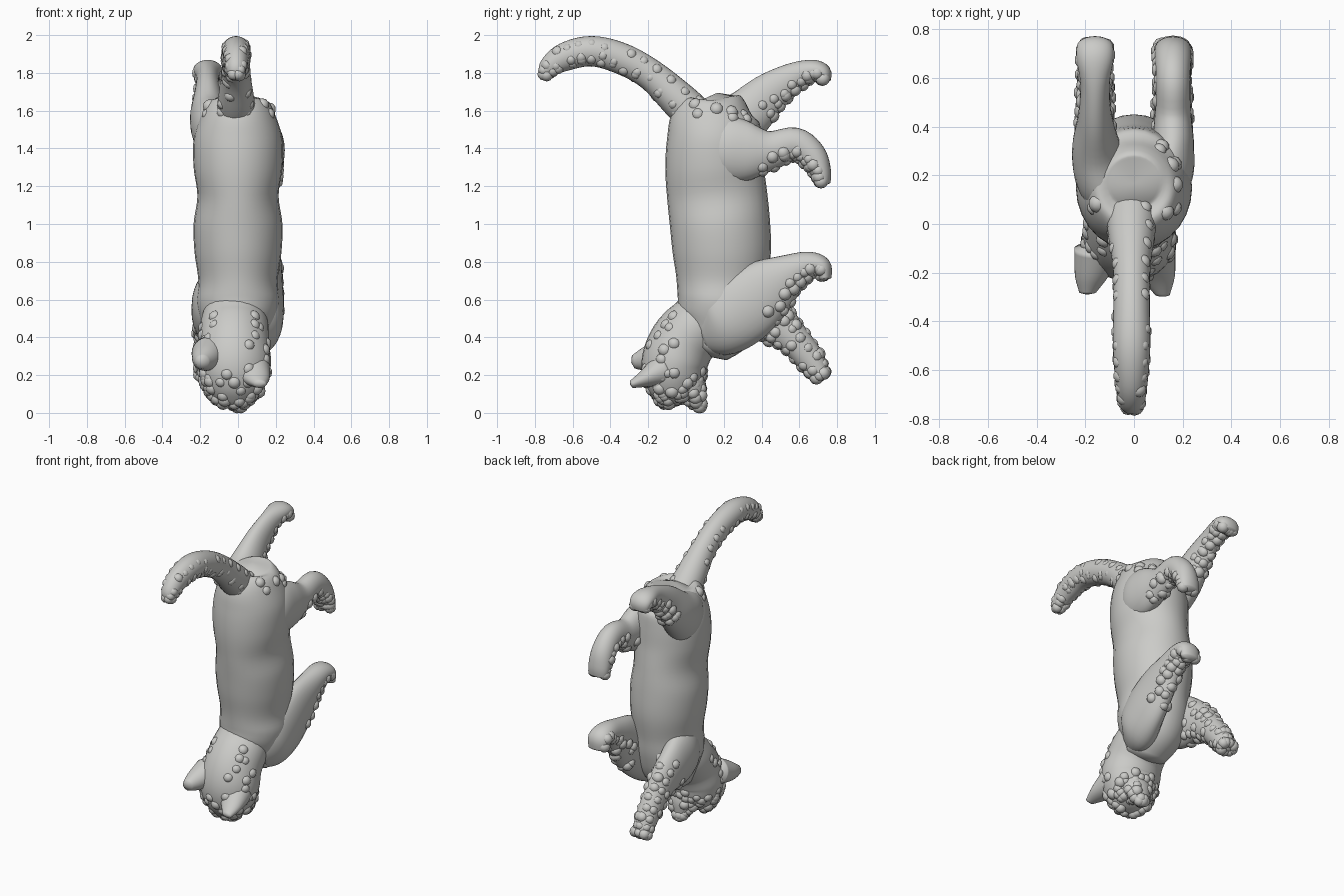
import bpy, bmesh, math, random
from mathutils import Vector, Matrix

random.seed(4)
cube = bpy.data.objects.get("Cube")
if cube:
    bpy.data.objects.remove(cube, do_unlink=True)

fur = bpy.data.materials.new("pale_grey")
fur.use_nodes = True
fur.diffuse_color = (0.6, 0.6, 0.58, 1)
fur.node_tree.nodes["Principled BSDF"].inputs["Base Color"].default_value = fur.diffuse_color
SIDES, STEPS = 28, 5


def finish(name, bm):
    bmesh.ops.recalc_face_normals(bm, faces=bm.faces)
    for f in bm.faces:
        f.smooth = True
    mesh = bpy.data.meshes.new(name)
    bm.to_mesh(mesh)
    bm.free()
    mesh.materials.append(fur)
    obj = bpy.data.objects.new(name, mesh)
    bpy.context.collection.objects.link(obj)


def smooth_path(stations, side_offset):
    """Spline through stations of (y, z, half width, half depth) in hundredths."""
    points = [[side_offset(s[0] / 100)] + [v / 100 for v in s] for s in stations]
    padded = [points[0], *points, points[-1]]
    path = []
    for a, b, c, d in zip(padded, padded[1:], padded[2:], padded[3:]):
        for i in range(STEPS):
            t = i / STEPS
            path.append([k + (m - j) * t / 2 + (j - 2.5*k + 2*m - n/2) * t*t
                         + (3*k - j - 3*m + n) * t**3 / 2
                         for j, k, m, n in zip(a, b, c, d)])
    return path + [points[-1]]


def loft(name, stations, side_offset=lambda y: 0):
    """Skin elliptical rings along a path; return the rings of coordinates."""
    path = smooth_path(stations, side_offset)
    bm = bmesh.new()
    rings = []
    for i, (x, y, z, width, depth) in enumerate(path):
        before, after = path[max(i - 1, 0)], path[min(i + 1, len(path) - 1)]
        across = Vector((0, before[2] - after[2], after[1] - before[1])).normalized()
        ring = []
        for k in range(SIDES):
            a = math.tau * k / SIDES
            side = Vector((x + width * math.cos(a), y, z))
            ring.append(bm.verts.new(side + across * depth * math.sin(a)))
        rings.append(ring)
    for r, s in zip(rings, rings[1:]):
        for k in range(SIDES):
            n = (k + 1) % SIDES
            bm.faces.new((r[k], r[n], s[n], s[k]))
    # Rounded caps
    for ring, inner in ((rings[0], rings[1]), (rings[-1], rings[-2])):
        mid, previous = centre(v.co for v in ring), centre(v.co for v in inner)
        size = min((v.co - mid).length for v in ring)
        tip = bm.verts.new(mid + (mid - previous).normalized() * size * 0.3)
        for k in range(SIDES):
            bm.faces.new((ring[k], ring[(k + 1) % SIDES], tip))
    coords = [[v.co.copy() for v in ring] for ring in rings]
    finish(name, bm)
    return coords


def centre(coords):
    return sum(coords, Vector((0, 0, 0))) / SIDES


def tufts(name, spots, radius=0.036):
    """Small round lumps half sunk into the surface."""
    bm = bmesh.new()
    for spot in spots:
        size = radius * random.uniform(0.85, 1.1)
        bmesh.ops.create_icosphere(bm, subdivisions=2, radius=size, matrix=Matrix.Translation(spot))
    finish(name, bm)


def edge_spots(rings, angles, start, chance=0.8, sink=0.022):
    """Choose points just under the surface, in rows along a limb."""
    spots = []
    for ring in rings[start:-1:2]:
        mid = centre(ring)
        for angle in angles:
            if random.random() < chance:
                p = ring[round(angle + random.uniform(-12, 12)) * SIDES // 360 % SIDES]
                spots.append(p + (mid - p).normalized() * sink)
    return spots


# Torso, hanging head down with the back towards the front
torso = loft("torso", [
    (17, 166.5, 10, 10), (17, 164.5, 16, 16), (15.5, 157, 20, 23), (15, 145, 23.5, 25),
    (15, 130, 23.5, 26), (16.5, 115, 21.5, 26.5), (18, 100, 23.5, 26.5), (19, 85, 23, 26),
    (19, 70, 21, 24), (18.5, 58, 22, 23), (16, 46, 19, 21), (10, 34, 13, 13)])
tufts("rump_tufts", [p for p in edge_spots(torso, range(10, 360, 24), 8)
                     if p.z > 1.55 and (p.x > 0 or p.y < 0.1)])

# Head and muzzle
head = loft("head", [(12, 58, 15, 13), (6, 47, 18, 16.5), (-2, 37, 18.5, 17.5), (-6, 27, 19.5, 17.5),
                     (-6, 18, 18, 16.5), (-4.5, 11, 14.5, 13.5), (-3, 7, 10, 10)], lambda y: -0.02)
muzzle = loft("muzzle", [(-2, 20, 12, 10), (3, 12, 10, 8.5), (6, 6, 6, 5), (7, 3, 3.5, 2.5)])
tufts("head_tufts", edge_spots(head, range(0, 360, 26), 18)
      + edge_spots(head, (200, 225, 310, 340), 7) + edge_spots(muzzle, range(0, 360, 60), 6))

# Short pointed ears, unequal because the head is tilted
loft("right_ear", [(-10, 32, 10, 9), (-21, 28.5, 7, 6.5), (-28, 27, 3.5, 3.5)],
     lambda y: y / 4 - 0.12)
loft("left_ear", [(-10, 24, 11, 10), (-21, 18.5, 7.5, 5), (-29, 15, 3, 2)],
     lambda y: 0.03 - y * 0.3)

# Tail arching over the back
tail = loft("tail", [(14, 150, 10, 9), (-1, 163, 10, 10), (-18, 178.5, 7.7, 8.3), (-34, 187.5, 7.5, 8.3),
                     (-50, 191.5, 7.7, 8), (-64, 188.5, 6.7, 7.5), (-72.5, 183, 5.5, 5.5),
                     (-74.5, 178.5, 4, 3)], lambda y: -0.01)
tufts("tail_tufts", edge_spots(tail, (25, 155, 55, 125, 210, 330), 4), 0.032)


def leg(name, side, stations, rows=(200, 225, 255, 285, 315, 340)):
    """A leg spreading from inside the torso, with lumps along its underside."""
    rings = loft(name + "_leg", stations, lambda y: side * min(0.16, 0.07 + 0.27 * y))
    tufts(name + "_tufts", edge_spots(rings, rows, 13))


# Legs, each from hip or shoulder to paw
leg("right_hind", -1, [(6, 140, 8, 12), (18, 148, 12, 17), (31, 157, 10, 14), (44, 169, 7, 11),
                       (57, 177.5, 6, 8), (67, 181.5, 7.5, 5.5), (72.5, 180, 7.5, 4.5),
                       (73.5, 175.5, 6.5, 3)])
leg("left_hind", 1, [(6, 142, 8, 12), (18, 140, 12, 18), (32, 138.5, 9, 16), (45, 139, 7.5, 10.5),
                     (58, 142.5, 7, 8.5), (67, 136, 7.5, 7.5), (71.5, 127, 7.5, 5.5),
                     (73, 121, 6.5, 3.5)])
leg("right_front", -1, [(8, 64, 8, 12), (20, 60, 11, 17), (32, 55, 9, 17), (45, 49, 8, 13),
                        (56, 40, 7.5, 9), (66, 28, 7, 7.5), (72, 19, 6.5, 5)],
    range(30, 360, 40))
leg("left_front", 1, [(8, 42, 6, 10), (17, 46, 11, 17), (29, 54.5, 9.5, 19), (43, 65.5, 8, 16.5),
                      (55, 73.5, 7.5, 11), (65, 78.5, 7.5, 7), (72, 77.5, 7.5, 5),
                      (73.5, 71, 6.5, 3.5)])
